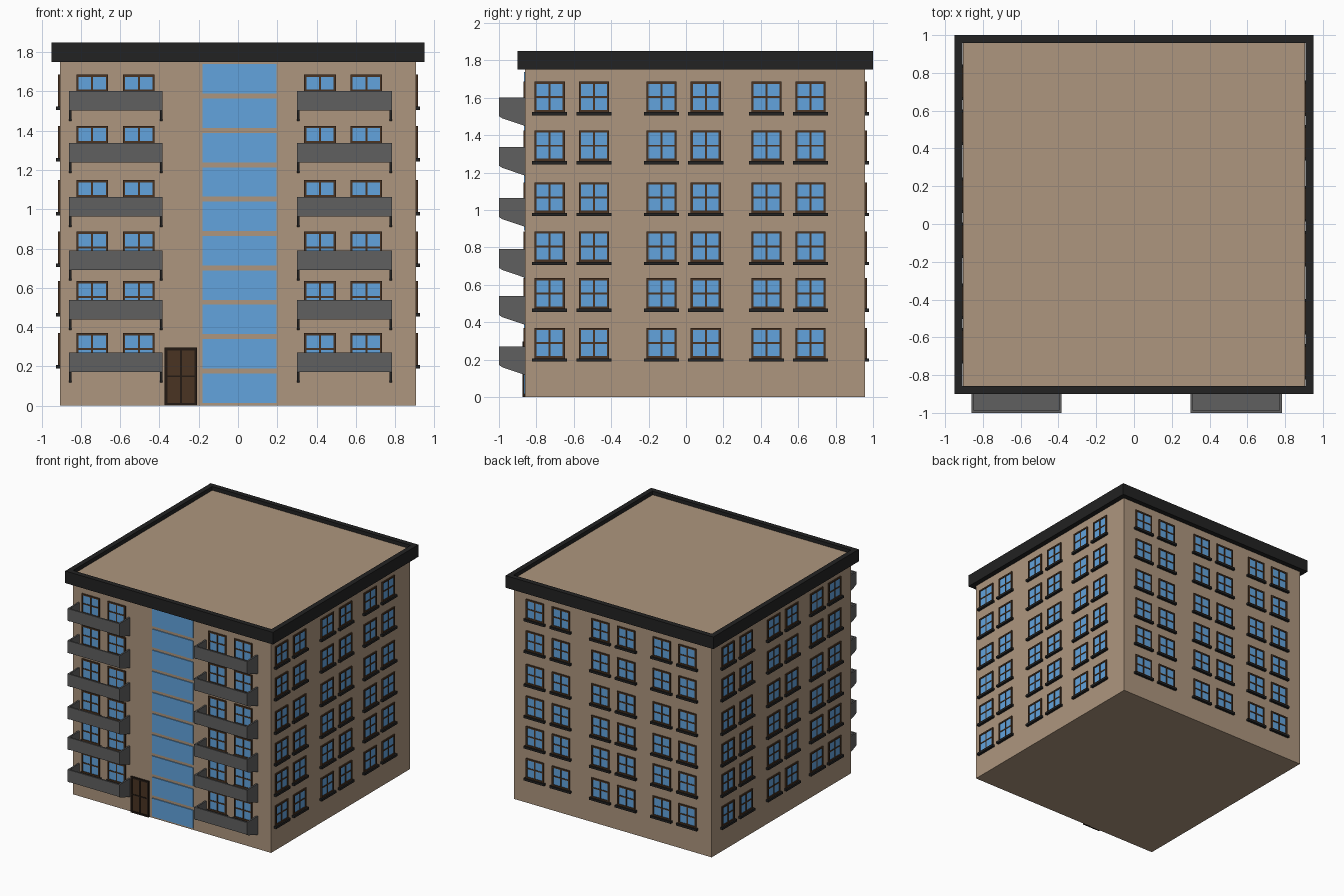
import bpy, bmesh
from math import pi
from mathutils import Matrix, Vector

if "Cube" in bpy.data.objects:
    bpy.data.objects.remove(bpy.data.objects["Cube"])


def material(name, hex_code):
    m = bpy.data.materials.new(name)
    rgb = [int(hex_code[i:i + 2], 16) / 255 for i in (0, 2, 4)]
    m.diffuse_color = [((c + 0.055) / 1.055) ** 2.4 for c in rgb] + [1]
    m.use_nodes = True
    m.node_tree.nodes["Principled BSDF"].inputs["Base Color"].default_value = m.diffuse_color
    return m


tan = material("tan_wall", "AE967E")
black = material("black_trim", "222222")
grey = material("balcony_grey", "606060")
blue = material("glass_blue", "62A4DE")
brown = material("frame_brown", "4A3422")
dark = material("dark_brown", "241A14")


def box(bm, M, x0, x1, y0, y1, z0, z1):
    T = Matrix.Translation(((x0 + x1) / 2, (y0 + y1) / 2, (z0 + z1) / 2))
    S = Matrix.Diagonal((x1 - x0, y1 - y0, z1 - z0, 1))
    bmesh.ops.create_cube(bm, size=1, matrix=M @ T @ S)


def prism(bm, M, profile, x0, x1):
    # extrude a (y, z) profile along x
    face = bm.faces.new([bm.verts.new(M @ Vector((x0, y, z))) for y, z in profile])
    out = bmesh.ops.extrude_face_region(bm, geom=[face])
    verts = [v for v in out["geom"] if isinstance(v, bmesh.types.BMVert)]
    bmesh.ops.translate(bm, verts=verts, vec=M.to_3x3() @ Vector((x1 - x0, 0, 0)))


def finish(name, bm, mat):
    bmesh.ops.recalc_face_normals(bm, faces=bm.faces)
    me = bpy.data.meshes.new(name)
    bm.to_mesh(me)
    bm.free()
    me.materials.append(mat)
    bpy.context.collection.objects.link(bpy.data.objects.new(name, me))


def wall(angle, distance):
    # wall frame: x runs to the viewer's right, -y points outwards
    return Matrix.Rotation(angle, 4, 'Z') @ Matrix.Translation((0, -distance, 0))


I = Matrix.Identity(4)
front = wall(0, 0.86)

# main block, its top being the roof deck
bm = bmesh.new()
box(bm, I, -0.905, 0.905, -0.86, 0.957, 0, 1.82)
finish("building_body", bm, tan)

# parapet ring around the roof
bm = bmesh.new()
rings = []
for inset, z in ((0, 1.75), (0, 1.85), (0.042, 1.85), (0.042, 1.75)):
    x, y0, y1 = 0.95 - inset, -0.9 + inset, 1 - inset
    rings.append([bm.verts.new(p) for p in ((-x, y0, z), (x, y0, z), (x, y1, z), (-x, y1, z))])
for r in range(4):
    a, b = rings[r], rings[(r + 1) % 4]
    for i in range(4):
        j = (i + 1) % 4
        bm.faces.new((a[i], a[j], b[j], b[i]))
finish("roof_parapet", bm, black)

# windows on all four walls: frame, cross bars, glass, sill
FLOORS = [0.37, 0.635, 1.148, 0.886, 1.425, 1.686]     # window tops
COLUMNS = [0, 0.237, 0.598, 0.835, 1.159, 1.395]       # offsets from first window
frames, glass, sills = bmesh.new(), bmesh.new(), bmesh.new()


def window(M, x, top):
    w, h, t = 0.081, 0.163, 0.012
    bot = top - h
    for s in (-1, 1):
        a, b = sorted((x + s * w, x + s * (w - t)))
        box(frames, M, a, b, -0.01, 0.005, bot, top)
    box(frames, M, x - w + t, x + w - t, -0.01, 0.005, top - t, top)
    box(frames, M, x - w + t, x + w - t, -0.01, 0.005, bot, bot + t)
    mid = top - h / 2
    box(frames, M, x - 0.005, x + 0.005, -0.008, 0.005, bot + t, top - t)
    box(frames, M, x - w + t, x + w - t, -0.0075, 0.005, mid - 0.005, mid + 0.005)
    box(glass, M, x - w + t, x + w - t, -0.004, 0.004, bot + t, top - t)
    box(sills, M, x - 0.094, x + 0.094, -0.022, 0.005, bot - 0.018, bot)


for angle, distance, start, columns in (
        (0, 0.86, -0.742, COLUMNS[:2] + COLUMNS[4:]),
        (pi / 2, 0.905, -0.729, COLUMNS),
        (pi, 0.957, -0.708, COLUMNS),
        (-pi / 2, 0.905, -0.75, COLUMNS)):
    M = wall(angle, distance)
    for top in FLOORS:
        for offset in columns:
            window(M, start + offset, top)
finish("window_frames", frames, brown)
finish("window_glass", glass, blue)
finish("window_sills", sills, black)

# tall strip of stairwell glass panels
bm = bmesh.new()
for i in range(10):
    z = 0.015 + i * 0.1748
    box(bm, front, -0.18, 0.195, -0.007, 0.005, z, z + 0.15)
finish("stairwell_glass", bm, blue)

# balconies: front panel, floor and two sloped side plates
bm = bmesh.new()
for top in (0.271, 0.539, 0.791, 1.063, 1.337, 1.602):
    profile = [(0.002, top), (-0.14, top), (-0.14, top - 0.1),
               (-0.122, top - 0.112), (0.002, top - 0.154)]
    for x0, x1 in ((-0.86, -0.385), (0.30, 0.783)):
        t = 0.013
        prism(bm, front, profile, x0, x0 + t)
        prism(bm, front, profile, x1 - t, x1)
        box(bm, front, x0 + t, x1 - t, -0.14, -0.127, top - 0.1, top)
        box(bm, front, x0 + t, x1 - t, -0.127, 0.002, top - 0.1, top - 0.087)
finish("balconies", bm, grey)

# entrance door: dark frame with four brown panels
bm = bmesh.new()
box(bm, front, -0.373, -0.359, -0.014, 0.005, 0, 0.296)
box(bm, front, -0.222, -0.208, -0.014, 0.005, 0, 0.296)
box(bm, front, -0.359, -0.222, -0.014, 0.005, 0.282, 0.296)
box(bm, front, -0.359, -0.222, -0.014, 0.005, 0, 0.014)
box(bm, front, -0.295, -0.286, -0.012, 0.005, 0.014, 0.282)
box(bm, front, -0.359, -0.222, -0.011, 0.005, 0.145, 0.154)
finish("door_frame", bm, dark)
bm = bmesh.new()
box(bm, front, -0.359, -0.222, -0.007, 0.004, 0.014, 0.282)
finish("door_panels", bm, brown)
